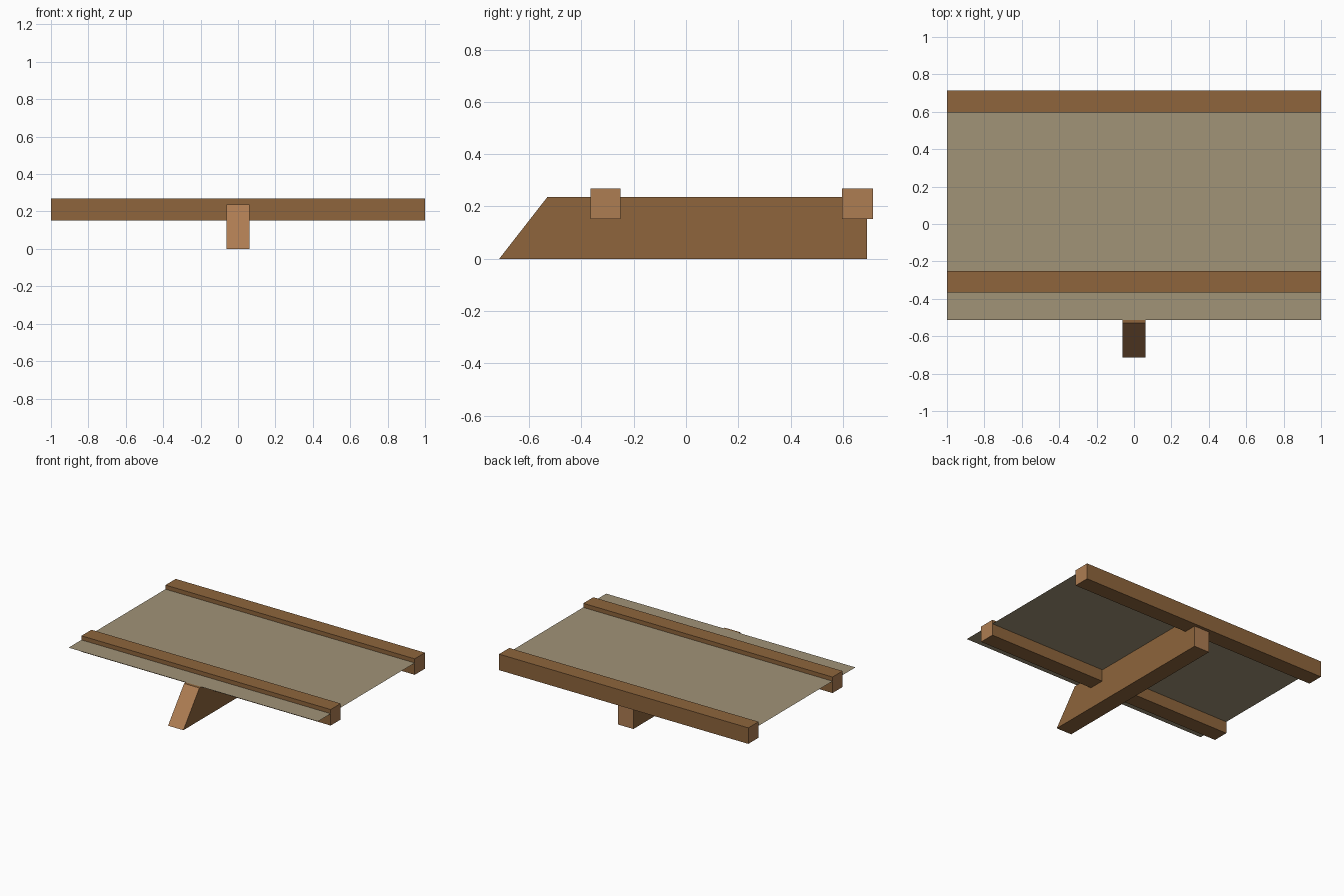
import bpy
import bmesh

if "Cube" in bpy.data.objects:
    bpy.data.objects.remove(bpy.data.objects["Cube"])


def material(name, rgb):
    lin = [((c / 255 + 0.055) / 1.055) ** 2.4 for c in rgb]
    m = bpy.data.materials.new(name)
    m.diffuse_color = (*lin, 1)
    m.use_nodes = True
    m.node_tree.nodes["Principled BSDF"].inputs["Base Color"].default_value = m.diffuse_color
    return m


wood = material("brown wood", (142, 101, 60))
end_grain = material("light end grain", (174, 125, 82))
canvas = material("beige sheet", (161, 147, 119))


def timber(name, profile, x0, x1, is_end):
    """Extrude a (y, z) profile along x; faces passing is_end get end grain."""
    bm = bmesh.new()
    base = bm.faces.new([bm.verts.new((x0, y, z)) for y, z in profile])
    ext = bmesh.ops.extrude_face_region(bm, geom=[base])["geom"]
    for v in ext:
        if isinstance(v, bmesh.types.BMVert):
            v.co.x = x1
    bmesh.ops.recalc_face_normals(bm, faces=bm.faces)
    for f in bm.faces:
        f.material_index = int(is_end(f.normal))
    me = bpy.data.meshes.new(name)
    bm.to_mesh(me)
    bm.free()
    me.materials.append(wood)
    me.materials.append(end_grain)
    ob = bpy.data.objects.new(name, me)
    bpy.context.collection.objects.link(ob)


# Central beam with a slanted front end
timber("central_beam",
       [(-0.714, 0), (0.691, 0), (0.691, 0.236), (-0.53, 0.236)],
       -0.0615, 0.0615, lambda n: abs(n.y) > 0.5)

# Two cross rails
for name, y0, y1 in (("front_rail", -0.366, -0.251), ("back_rail", 0.597, 0.714)):
    timber(name, [(y0, 0.152), (y1, 0.152), (y1, 0.268), (y0, 0.268)],
           -1, 1, lambda n: abs(n.x) > 0.5)

# Thin sheet running through the rails, resting on the beam
bpy.ops.mesh.primitive_plane_add(size=1, location=(0, 0.07, 0.238))
sheet = bpy.context.object
sheet.name = "deck_sheet"
sheet.scale = (2, 1.166, 1)
sheet.data.materials.append(canvas)
